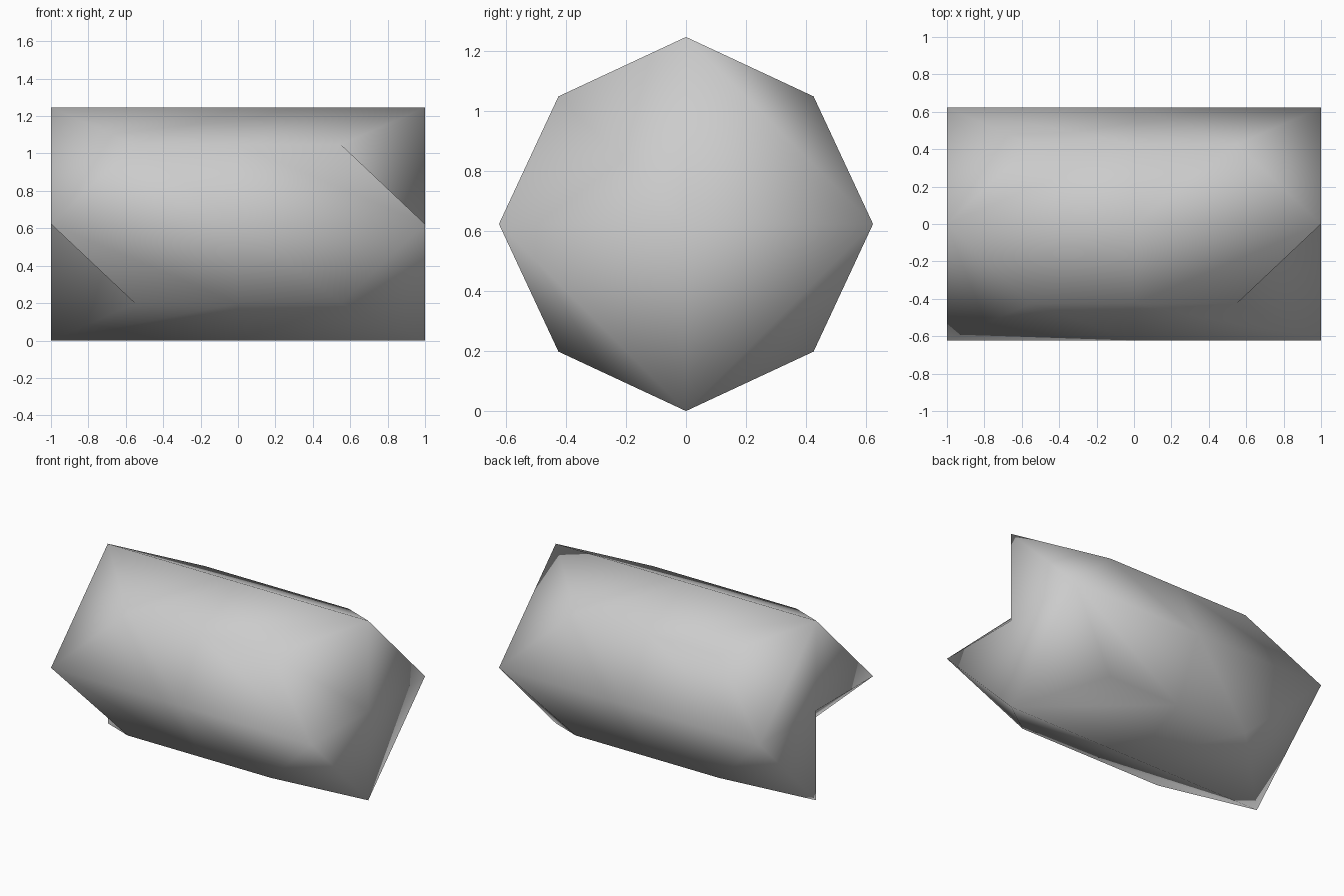
import bpy
import bmesh

cube = bpy.data.objects.get("Cube")
if cube:
    bpy.data.objects.remove(cube, do_unlink=True)

RADIUS = 0.623      # ridges at top, bottom, front and back
DIAGONAL = 0.425    # ridges between them
SHOULDER = 0.55     # where the diagonal ridges stop short of the ends

# Plain grey material
grey = bpy.data.materials.new("plain_grey")
grey.use_nodes = True
colour = (0.6, 0.6, 0.6, 1)
grey.diffuse_color = colour
grey.node_tree.nodes["Principled BSDF"].inputs["Base Color"].default_value = colour

# Halved cube: corners, edge middles and face middles
bm = bmesh.new()
bmesh.ops.create_cube(bm, size=2)
bmesh.ops.subdivide_edges(bm, edges=bm.edges[:], cuts=1, use_grid_fill=True)
bm.normal_update()


def sign(value):
    return (value > 0.5) - (value < -0.5)


signs = {v: tuple(sign(c) for c in v.co) for v in bm.verts}


def is_corner(v):
    return all(signs[v])


# Split the end faces: two corners fold inward, the others are bevelled flat
for face in [f for f in bm.faces if abs(f.normal.x) > 0.9]:
    corner = next(v for v in face.verts if is_corner(v))
    pole = next(v for v in face.verts if signs[v][1:] == (0, 0))
    rims = [v for v in face.verts if v not in (corner, pole)]
    notched = signs[corner] in ((1, -1, 1), (-1, -1, -1))
    ends = (pole, corner) if notched else rims
    bmesh.utils.face_split(face, ends[0], ends[1])

# Shape into an eight-sided bar with drawn-back end corners
for v, (sx, sy, sz) in signs.items():
    reach = DIAGONAL if sy and sz else RADIUS
    length = SHOULDER if is_corner(v) else 1
    v.co = (sx * length, sy * reach, sz * reach + RADIUS)

bm.normal_update()
for face in bm.faces:
    face.smooth = True

mesh = bpy.data.meshes.new("rounded_bar")
bm.to_mesh(mesh)
bm.free()
mesh.materials.append(grey)
bar = bpy.data.objects.new("rounded_bar", mesh)
bpy.context.collection.objects.link(bar)
